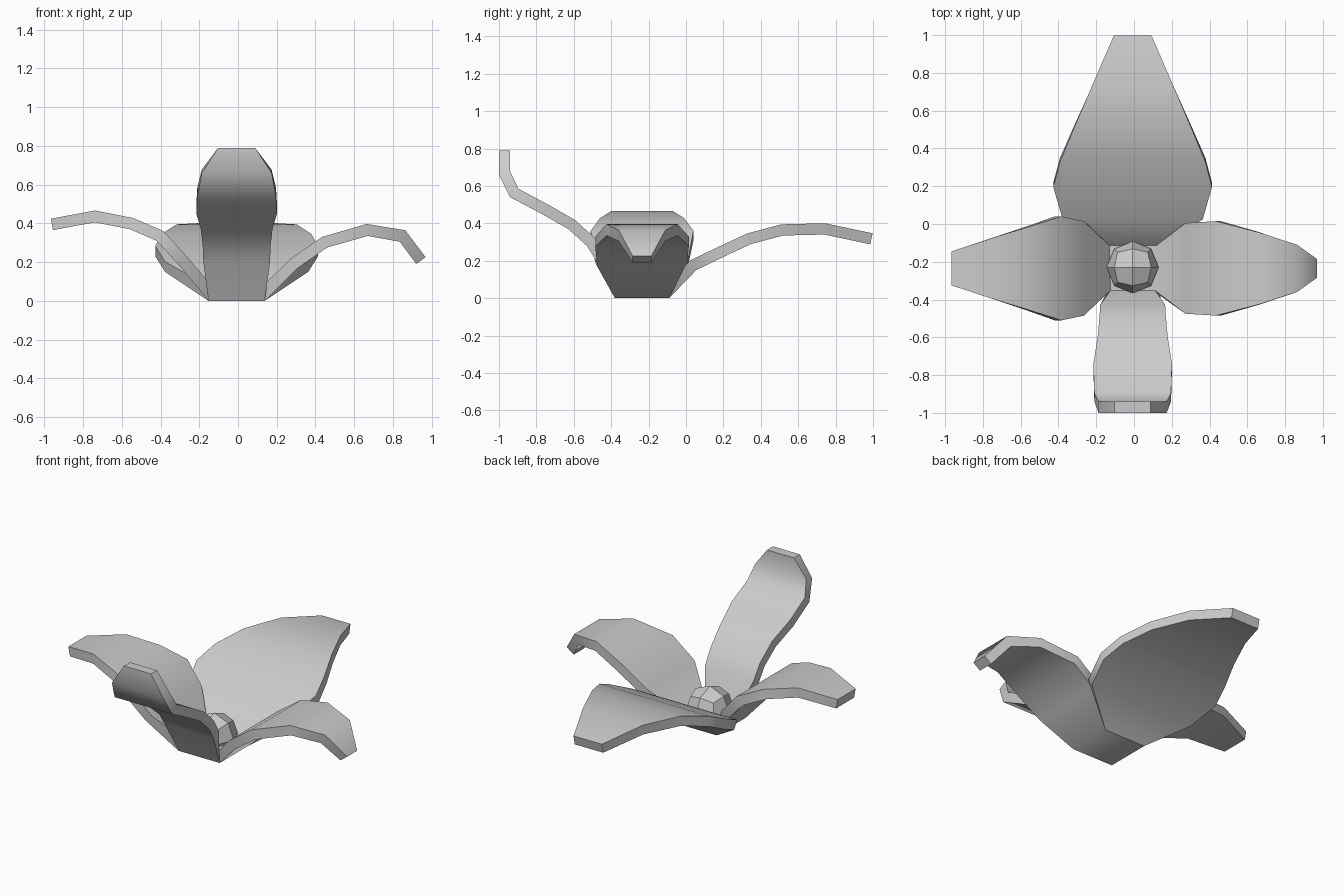
import bpy, bmesh
from mathutils import Vector

if "Cube" in bpy.data.objects:
    bpy.data.objects.remove(bpy.data.objects["Cube"])

CX, CY, HALF = -0.007, -0.235, 0.145   # centre and half size of the square base
THICK = 0.06

# Underside of each petal, root to tip: direction, [(reach along axis, height, half width)]
PETALS = [
    ((0, 1), [(.055, .15, .37), (.22, .23, .42), (.35, .29, .385), (.52, .335, .31),
              (.74, .34, .21), (.985, .288, .10)]),
    ((0, -1), [(.48, .20, .172), (.53, .28, .175), (.63, .37, .185), (.77, .45, .208),
               (.94, .54, .203), (1.0, .66, .18), (1.0, .79, .095)]),
    ((-1, 0), [(.31, .19, .25), (.42, .31, .275), (.56, .37, .225), (.74, .405, .165),
               (.955, .365, .09)]),
    ((1, 0), [(.31, .17, .24), (.46, .275, .25), (.67, .335, .19), (.835, .305, .125),
              (.92, .19, .05)]),
]


def finish(bm, name):
    mesh = bpy.data.meshes.new(name)
    bm.to_mesh(mesh)
    bm.free()
    obj = bpy.data.objects.new(name, mesh)
    bpy.context.collection.objects.link(obj)
    return obj


# Petals: one sheet growing out of the four edges of a square floor
bm = bmesh.new()
corner = {(sx, sy): bm.verts.new((CX + sx * HALF, CY + sy * HALF, 0))
          for sx in (-1, 1) for sy in (-1, 1)}
bm.faces.new([corner[k] for k in ((-1, -1), (1, -1), (1, 1), (-1, 1))])
for (dx, dy), rows in PETALS:
    side = Vector((-dy, dx, 0))
    right = corner[(dx + dy, dy - dx)]
    left = corner[(dx - dy, dy + dx)]
    for reach, z, w in rows:
        mid = Vector((dx * reach if dx else CX, dy * reach if dy else CY, z))
        r, l = bm.verts.new(mid - side * w), bm.verts.new(mid + side * w)
        bm.faces.new((right, r, l, left))
        right, left = r, l
petals = finish(bm, "flower_petals")
mod = petals.modifiers.new("thickness", 'SOLIDIFY')
mod.thickness = THICK
mod.offset = 1
mod.use_even_offset = True
bpy.context.view_layer.objects.active = petals
petals.select_set(True)
bpy.ops.object.modifier_apply(modifier=mod.name)
bpy.ops.object.shade_smooth_by_angle(angle=0.8)

# Flower centre: a cube split once and rounded into a ball, flat faced
bm = bmesh.new()
bmesh.ops.create_cube(bm, size=2)
bmesh.ops.subdivide_edges(bm, edges=bm.edges[:], cuts=1, use_grid_fill=True)
for v in bm.verts:
    v.co = v.co.normalized() * 0.138 + Vector((CX, CY + 0.006, 0.085))
    v.co.z = max(v.co.z, 0.02)   # keep it inside the floor
finish(bm, "flower_centre")
